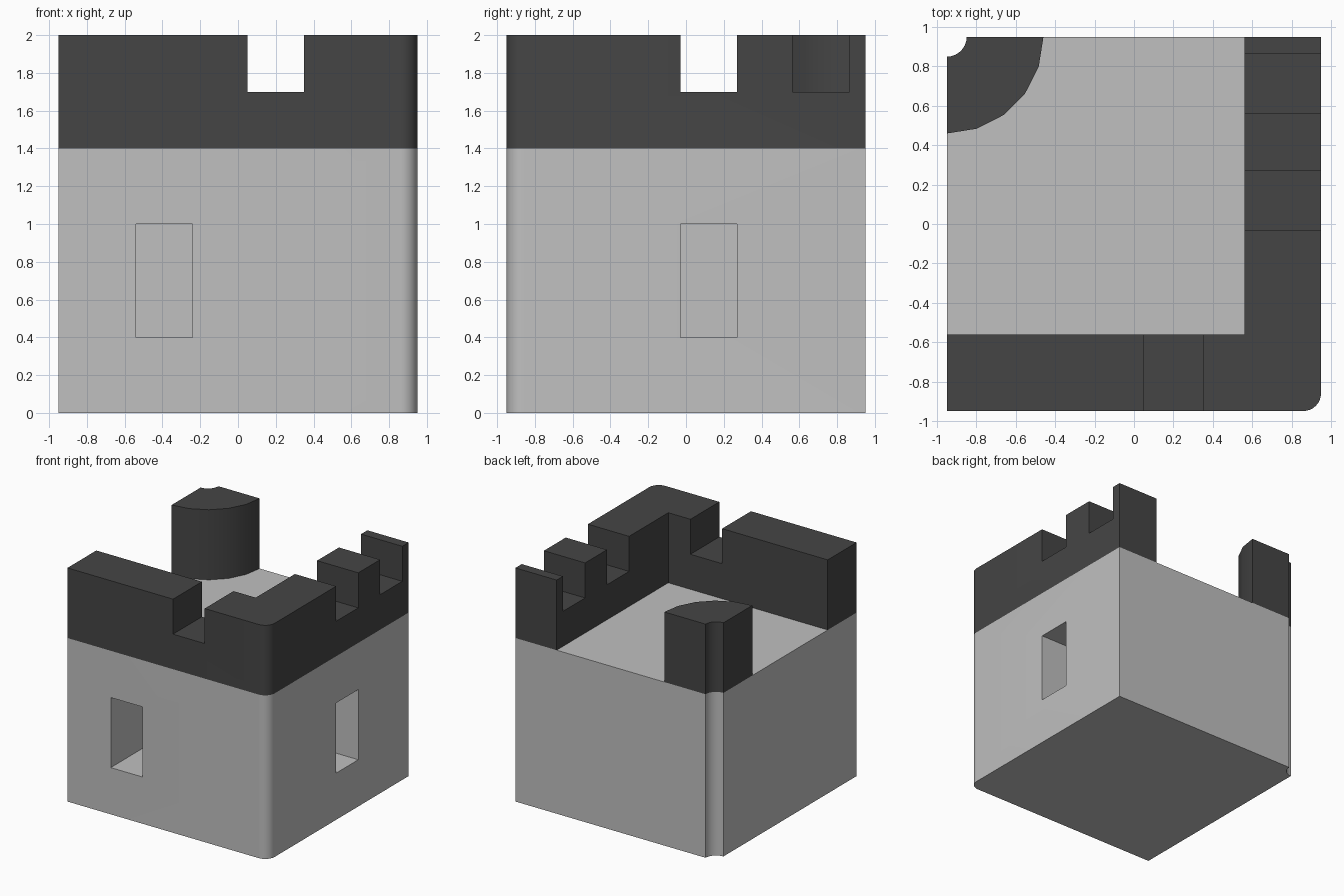
import bpy
import bmesh
from math import cos, sin, pi, radians

if "Cube" in bpy.data.objects:
    bpy.data.objects.remove(bpy.data.objects["Cube"])

H = 0.95       # half width of the block
INNER = 0.56   # inner face of the parapet
DECK = 1.4
TOP = 2.0


def material(name, value):
    mat = bpy.data.materials.new(name)
    mat.use_nodes = True
    colour = (value, value, value, 1)
    mat.diffuse_color = colour
    bsdf = mat.node_tree.nodes["Principled BSDF"]
    bsdf.inputs["Base Color"].default_value = colour
    return mat


light_stone = material("light_stone", 0.53)
dark_stone = material("dark_stone", 0.06)


def arc(cx, cy, r, start, end, steps):
    angles = [radians(start + (end - start) * i / steps) for i in range(steps + 1)]
    return [(cx + r * cos(a), cy + r * sin(a)) for a in angles]


def prism(name, outline, z0, z1, mat=None):
    """Extrude a flat outline from z0 to z1."""
    bm = bmesh.new()
    base = bm.faces.new([bm.verts.new((x, y, z0)) for x, y in outline])
    ext = bmesh.ops.extrude_face_region(bm, geom=[base])["geom"]
    verts = [v for v in ext if isinstance(v, bmesh.types.BMVert)]
    bmesh.ops.translate(bm, verts=verts, vec=(0, 0, z1 - z0))
    bmesh.ops.recalc_face_normals(bm, faces=bm.faces)
    mesh = bpy.data.meshes.new(name)
    bm.to_mesh(mesh)
    bm.free()
    if mat:
        mesh.materials.append(mat)
    obj = bpy.data.objects.new(name, mesh)
    bpy.context.collection.objects.link(obj)
    return obj


def box(x0, x1, y0, y1):
    return [(x0, y0), (x1, y0), (x1, y1), (x0, y1)]


def select(obj):
    bpy.ops.object.select_all(action="DESELECT")
    obj.select_set(True)
    bpy.context.view_layer.objects.active = obj


def carve(obj, outline, z0, z1):
    cutter = prism("cutter", outline, z0, z1)
    cutter.hide_render = True
    mod = obj.modifiers.new("carve", "BOOLEAN")
    mod.operation = "DIFFERENCE"
    mod.solver = "EXACT"
    mod.object = cutter
    select(obj)
    bpy.ops.object.modifier_apply(modifier=mod.name)
    bpy.data.objects.remove(cutter)


# Rounded front corner and hollow back corner
R = 0.09
rounded = arc(H - R, R - H, R, -90, 0, 8)
groove = arc(-H, H, 0.1, 0, -90, 8)

# Main block with an angled passage joining the two windows
walls = prism("walls", [(-H, -H)] + rounded + [(H, H)] + groove, 0, DECK, light_stone)
passage = [(-0.54, -1.1), (-0.24, -1.1), (-0.24, -0.03),
           (1.1, -0.03), (1.1, 0.27), (-0.54, 0.27)]
carve(walls, passage, 0.4, 1.0)

# Parapet along the front and one side, with notches
parapet = prism("parapet", [(-H, -H)] + rounded +
                [(H, H), (INNER, H), (INNER, -INNER), (-H, -INNER)],
                DECK, TOP, dark_stone)
carve(parapet, box(0.05, 0.35, -1.1, -0.5), 1.7, 2.2)
for y in (-0.03, 0.565):
    carve(parapet, box(0.5, 1.1, y, y + 0.3), 1.7, 2.2)

# Quarter-round turret on the hollow corner
turret = prism("turret", arc(-H, H, 0.49, -90, 0, 5) + groove, DECK, TOP, dark_stone)

for obj in (walls, parapet, turret):
    select(obj)
    bpy.ops.object.shade_smooth_by_angle(angle=radians(30))
